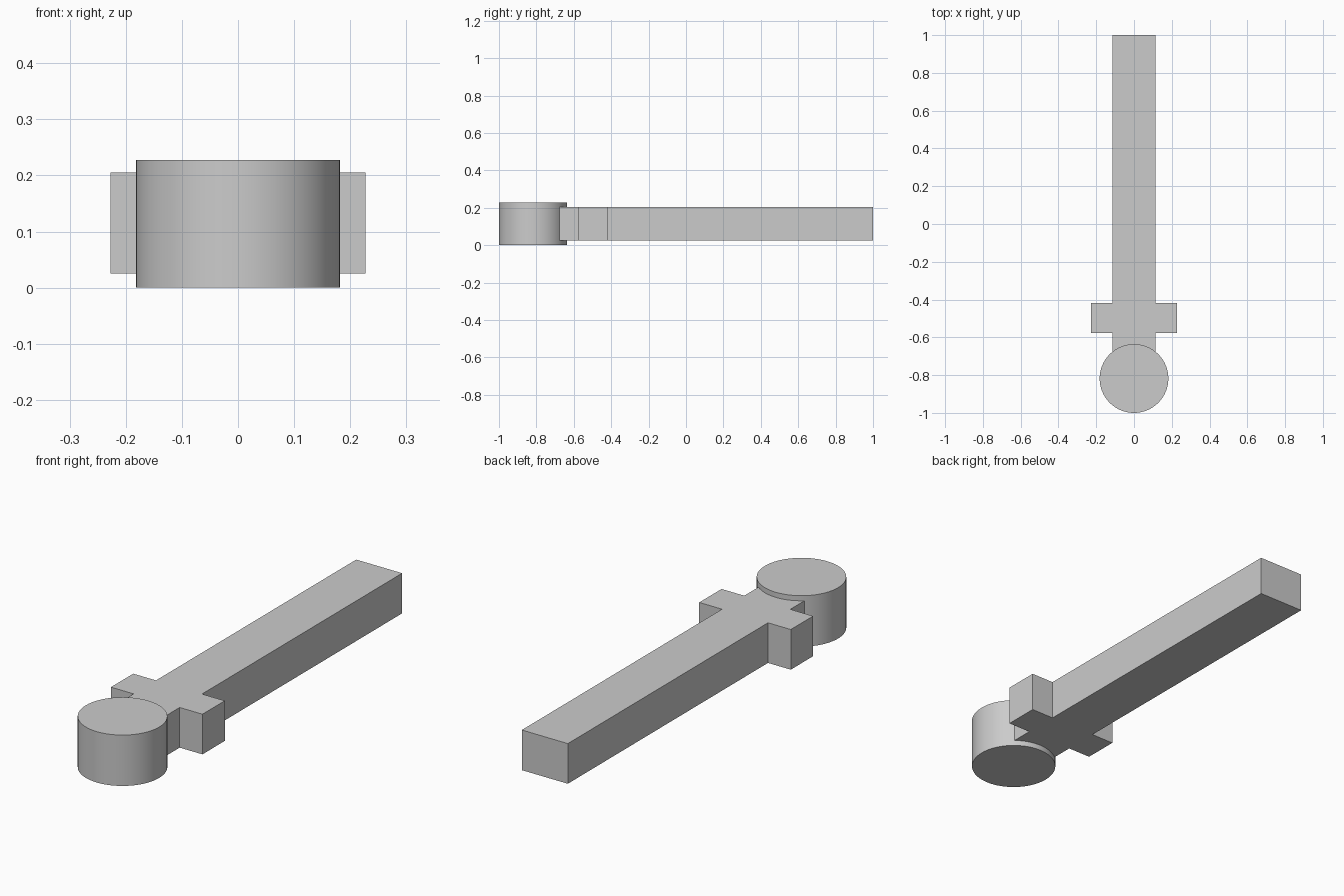
import bpy
import bmesh

cube = bpy.data.objects.get("Cube")
if cube:
    bpy.data.objects.remove(cube, do_unlink=True)

grey = bpy.data.materials.new("plain grey")
grey.use_nodes = True
colour = (0.6, 0.6, 0.6, 1)
grey.diffuse_color = colour
grey.node_tree.nodes["Principled BSDF"].inputs["Base Color"].default_value = colour


def prism(name, outline, bottom, top):
    """Extrude a flat outline upward into a solid."""
    bm = bmesh.new()
    face = bm.faces.new([bm.verts.new((x, y, bottom)) for x, y in outline])
    new = bmesh.ops.extrude_face_region(bm, geom=[face])["geom"]
    verts = [v for v in new if isinstance(v, bmesh.types.BMVert)]
    bmesh.ops.translate(bm, verts=verts, vec=(0, 0, top - bottom))
    bmesh.ops.recalc_face_normals(bm, faces=bm.faces)
    mesh = bpy.data.meshes.new(name)
    bm.to_mesh(mesh)
    bm.free()
    mesh.materials.append(grey)
    obj = bpy.data.objects.new(name, mesh)
    bpy.context.collection.objects.link(obj)
    return obj


# Cross-shaped bar: blade, crossguard and grip in one mirrored outline
half, guard = 0.114, 0.227
right_side = [(half, -0.8), (half, -0.576), (guard, -0.576),
              (guard, -0.418), (half, -0.418), (half, 1.0)]
left_side = [(-x, y) for x, y in reversed(right_side)]
prism("blade_guard_and_grip", right_side + left_side, 0.025, 0.205)

# Round pommel
bpy.ops.mesh.primitive_cylinder_add(vertices=64, radius=0.182, depth=0.228,
                                    location=(0, -0.818, 0.114))
pommel = bpy.context.object
pommel.name = "pommel"
pommel.data.materials.append(grey)
bpy.ops.object.shade_smooth_by_angle()
